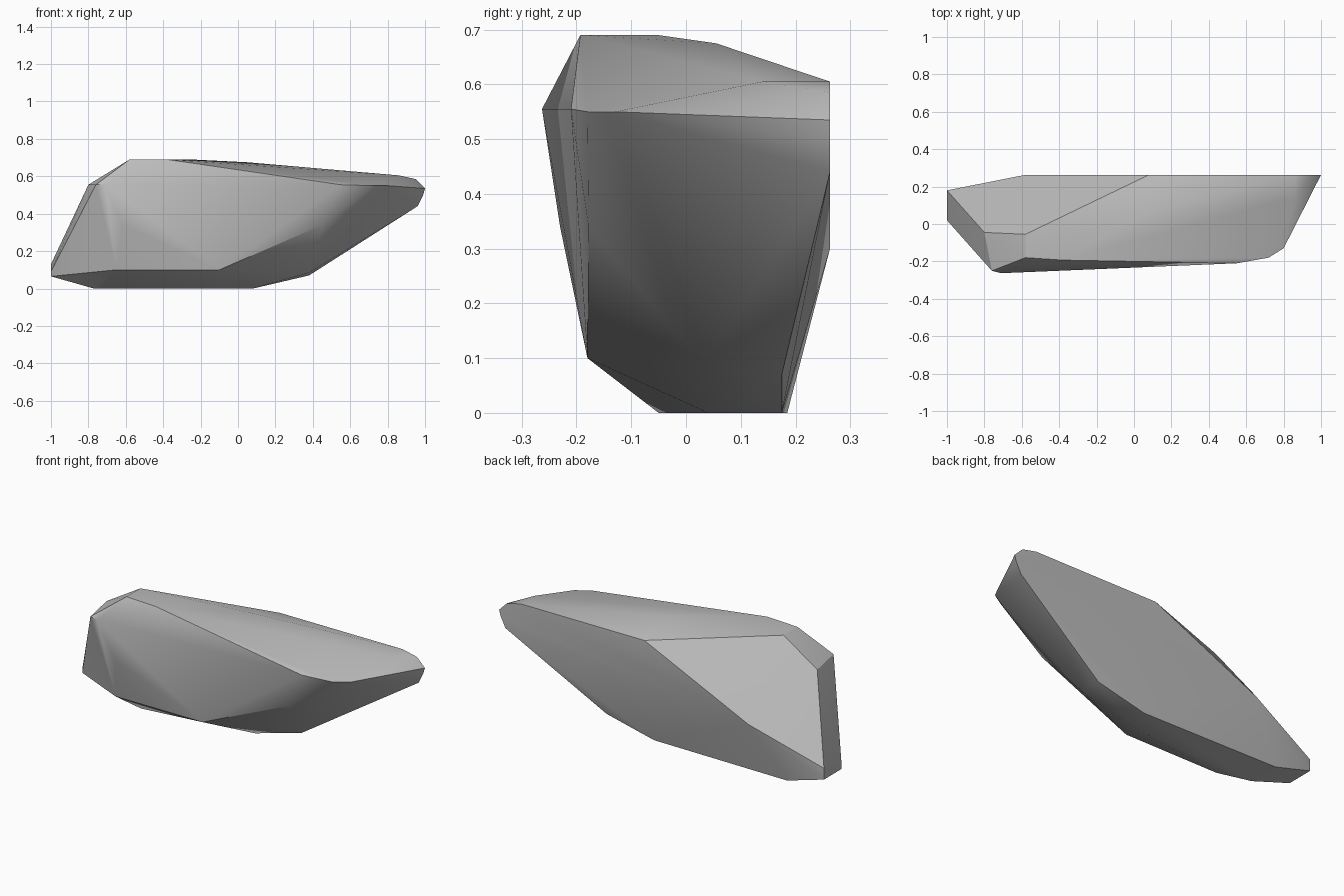
import bpy, bmesh, math

old = bpy.data.objects.get("Cube")
if old:
    bpy.data.objects.remove(old, do_unlink=True)

# Stone colour
stone = bpy.data.materials.new("stone_grey")
stone.use_nodes = True
grey = (0.5, 0.5, 0.5, 1)
stone.diffuse_color = grey
stone.node_tree.nodes["Principled BSDF"].inputs["Base Color"].default_value = grey

# Corners of the boulder, grouped by region
base = [(-.77, .185, 0), (.08, .175, 0), (.08, .04, 0), (-.58, -.05, 0), (-.77, 0, 0),
        (.38, .175, .07), (.38, .035, .085)]
front = [(-.65, -.18, .1), (-.1, -.18, .1), (.45, -.178, .34), (-.62, -.23, .34),
         (-.71, -.263, .555), (-.76, -.25, .555), (.55, -.21, .555)]
end = [(-1, .02, .065), (-1, .02, .09), (-1, .18, .13), (-1, .18, .065), (-.8, -.045, .555)]
crown = [(-.58, -.055, .69), (-.58, -.18, .69), (-.38, -.193, .69), (-.25, -.05, .69),
         (.05, .055, .675), (.86, .14, .605), (.08, .263, .605), (.86, .263, .605)]
back_and_tip = [(-.58, .263, .3), (.96, .263, .44), (.99, .263, .5), (1, .263, .535),
                (.95, .263, .585), (.72, -.18, .55), (.8, -.13, .55)]

# Wrap the corners in a faceted shell
bm = bmesh.new()
for co in base + front + end + crown + back_and_tip:
    bm.verts.new(co)
bmesh.ops.convex_hull(bm, input=bm.verts[:])
bmesh.ops.delete(bm, geom=[v for v in bm.verts if not v.link_faces], context='VERTS')
bmesh.ops.dissolve_limit(bm, angle_limit=math.radians(1), verts=bm.verts[:], edges=bm.edges[:])
bmesh.ops.recalc_face_normals(bm, faces=bm.faces[:])
mesh = bpy.data.meshes.new("boulder")
bm.to_mesh(mesh)
bm.free()
mesh.materials.append(stone)

boulder = bpy.data.objects.new("boulder", mesh)
bpy.context.collection.objects.link(boulder)

# Smooth the gentle facets, keep the strong ridges crisp
bpy.context.view_layer.objects.active = boulder
boulder.select_set(True)
bpy.ops.object.shade_smooth_by_angle(angle=math.radians(30))
